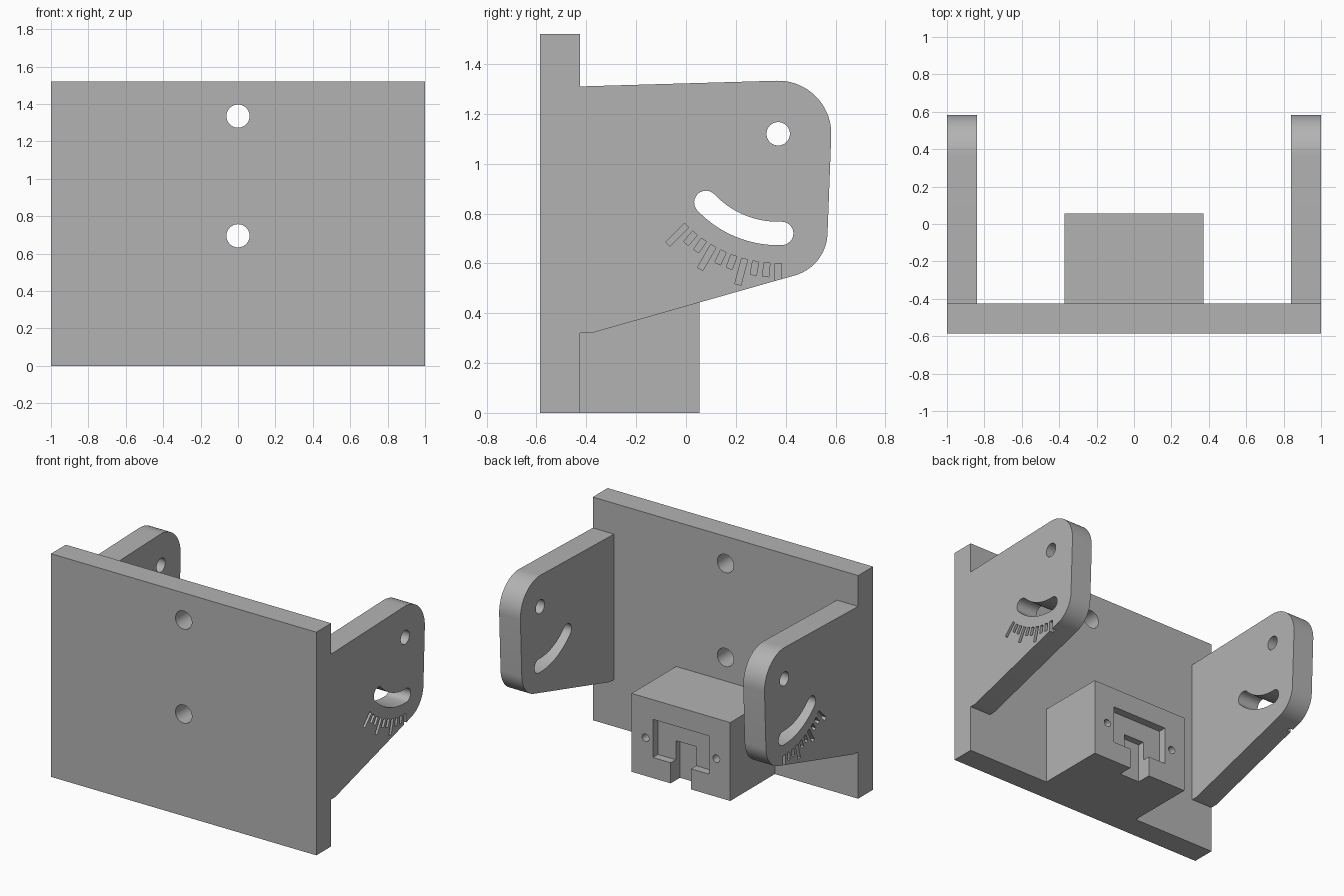
import bpy, bmesh
from math import sin, cos, radians
from mathutils import Vector

if "Cube" in bpy.data.objects:
    bpy.data.objects.remove(bpy.data.objects["Cube"], do_unlink=True)

# One plain grey for the whole bracket
grey = bpy.data.materials.new("plain_grey")
grey.use_nodes = True
grey.diffuse_color = (0.45, 0.45, 0.45, 1)
grey.node_tree.nodes["Principled BSDF"].inputs["Base Color"].default_value = grey.diffuse_color


def prism(name, outline, axis, start, end):
    """Extrude a closed outline along x (outline in y, z) or y (outline in x, z)."""
    bm = bmesh.new()
    place = (lambda u, v: (start, u, v)) if axis == "x" else (lambda u, v: (u, start, v))
    face = bm.faces.new([bm.verts.new(place(u, v)) for u, v in outline])
    moved = bmesh.ops.extrude_face_region(bm, geom=[face])["geom"]
    step = Vector((end - start, 0, 0) if axis == "x" else (0, end - start, 0))
    bmesh.ops.translate(bm, vec=step, verts=[g for g in moved if isinstance(g, bmesh.types.BMVert)])
    bmesh.ops.recalc_face_normals(bm, faces=bm.faces)
    mesh = bpy.data.meshes.new(name)
    bm.to_mesh(mesh)
    bm.free()
    mesh.materials.append(grey)
    obj = bpy.data.objects.new(name, mesh)
    bpy.context.scene.collection.objects.link(obj)
    return obj


def box(u0, u1, v0, v1):
    return [(u0, v0), (u1, v0), (u1, v1), (u0, v1)]


def arc(centre, r, a0, a1, n):
    angles = [radians(a0 + (a1 - a0) * i / n) for i in range(n + 1)]
    return [(centre[0] + r * cos(a), centre[1] + r * sin(a)) for a in angles]


def circle(centre, r, n=32):
    return arc(centre, r, 0, 360, n)[:-1]


def finish(obj, cutters, mirror=False):
    """Subtract the cutters, bake the result and delete the cutters."""
    for c in cutters:
        c.hide_render = True
        mod = obj.modifiers.new("cut", "BOOLEAN")
        mod.operation, mod.solver, mod.object = "DIFFERENCE", "EXACT", c
    if mirror:
        obj.modifiers.new("mirror", "MIRROR").use_axis[0] = True
    bpy.context.view_layer.update()
    graph = bpy.context.evaluated_depsgraph_get()
    baked = bpy.data.meshes.new_from_object(obj.evaluated_get(graph))
    obj.modifiers.clear()
    obj.data = baked
    for c in cutters:
        bpy.data.objects.remove(c, do_unlink=True)
    bpy.ops.object.select_all(action="DESELECT")
    obj.select_set(True)
    bpy.context.view_layer.objects.active = obj
    bpy.ops.object.shade_smooth_by_angle(angle=radians(30))


FRONT, INNER = -0.585, -0.425

# Front plate with two through holes
plate = prism("front_plate", box(-1, 1, 0, 1.52), "y", FRONT, INNER)
finish(plate, [prism("hole", circle((0, z), 0.062), "y", FRONT - 0.1, INNER + 0.1)
               for z in (0.695, 1.335)])

# Side arms: rounded outline around the pivot
pivot = (0.37, 1.12)
outline = [(INNER, 0.32), (-0.38, 0.32)]
outline += arc((0.388, 0.725), 0.18, -74, -2, 14)
outline += arc(pivot, 0.213, -2, 92, 18)
outline += [(INNER, 1.31)]
arm = prism("side_arms", outline, "x", 0.84, 1)

# Pivot hole and curved adjustment slot
A0, A1, R, W = 223.5, 272, 0.4, 0.047
ends = [arc(pivot, R, a, a, 1)[0] for a in (A0, A1)]
slot = arc(pivot, R + W, A0, A1, 20)
slot += arc(ends[1], W, A1, A1 + 180, 12)[1:-1]
slot += arc(pivot, R - W, A1, A0, 20)
slot += arc(ends[0], W, A0 + 180, A0 + 360, 12)[1:-1]
cutters = [prism("pivot_hole", circle(pivot, 0.047), "x", 0.7, 1.1),
           prism("curved_slot", slot, "x", 0.7, 1.1)]

# Engraved angle scale on the outer faces, every third mark long
for i in range(10):
    a = radians(225 + 5 * i)
    out, side = Vector((cos(a), sin(a))), Vector((-sin(a), cos(a))) * 0.0125
    near = Vector(pivot) + out * 0.52
    far = Vector(pivot) + out * (0.626 if i % 3 == 0 else 0.575)
    mark = [near - side, far - side, far + side, near + side]
    cutters.append(prism("scale_mark", mark, "x", 0.97, 1.1))
finish(arm, cutters, mirror=True)

# Rear block with stepped pocket, bottom slot and two screw holes
BACK = 0.055
block = prism("rear_block", box(-0.372, 0.372, 0, 0.534), "y", INNER, BACK)
cutters = [prism("pocket", box(-0.212, 0.212, 0.14, 0.4), "y", BACK - 0.055, BACK + 0.1),
           prism("bottom_slot", box(-0.077, 0.077, -0.1, 0.27), "y", BACK - 0.1, BACK + 0.12)]
cutters += [prism("screw_hole", circle((x, 0.26), 0.026, 20), "y", BACK - 0.15, BACK + 0.1)
            for x in (-0.267, 0.267)]
finish(block, cutters)
